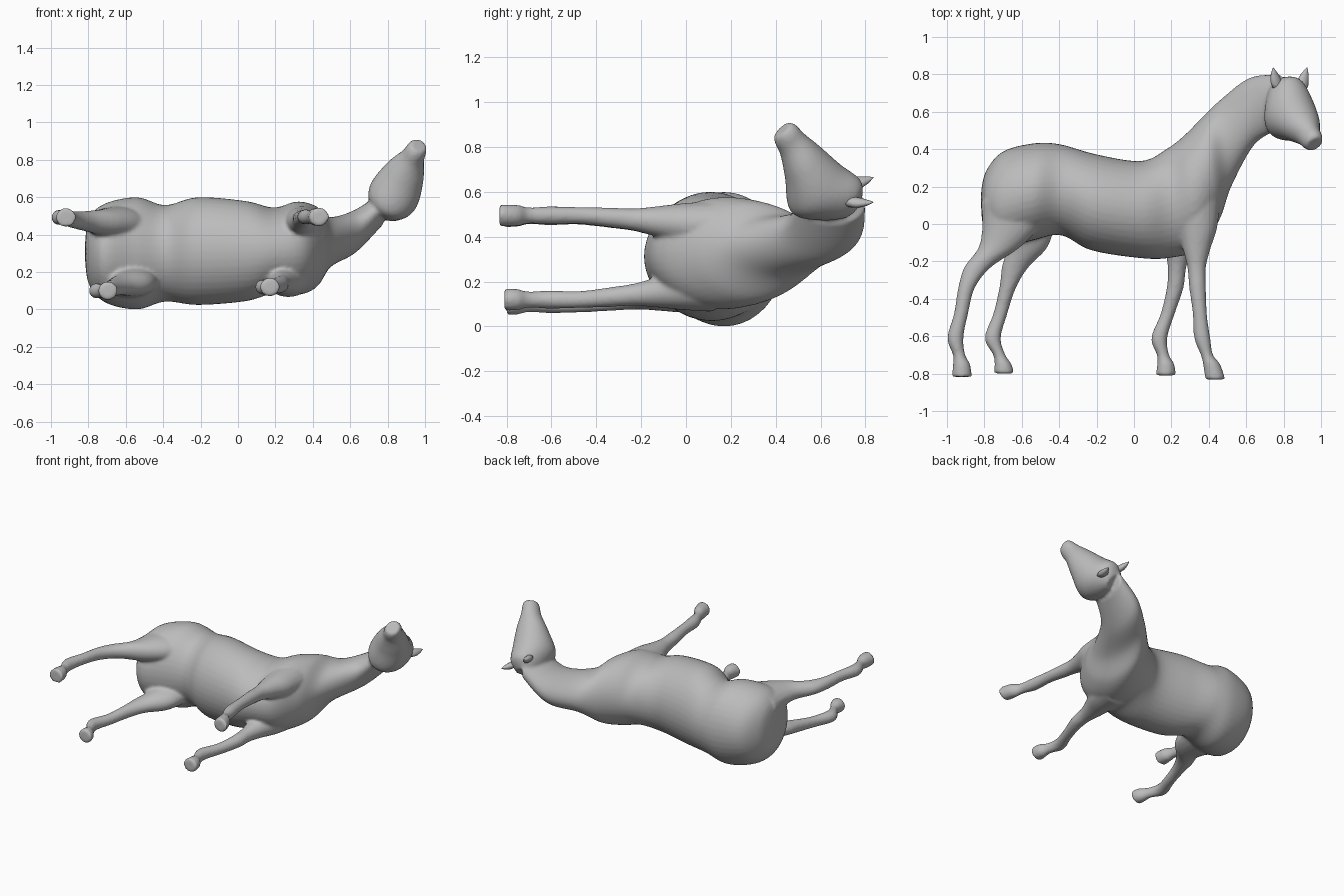
import bpy, bmesh, math
from mathutils import Vector

cube = bpy.data.objects.get("Cube")
if cube:
    bpy.data.objects.remove(cube, do_unlink=True)

grey = bpy.data.materials.new("plain grey")
grey.use_nodes = True
grey.diffuse_color = (0.5, 0.5, 0.5, 1)
grey.node_tree.nodes["Principled BSDF"].inputs["Base Color"].default_value = grey.diffuse_color


def spline(rows, steps=6):
    """Catmull-Rom interpolation through rows of numbers."""
    out = []
    last = len(rows) - 1
    for i in range(last):
        quad = [rows[min(max(i + k, 0), last)] for k in (-1, 0, 1, 2)]
        for s in range(steps):
            t = s / steps
            out.append([0.5 * (2 * b + (c - a) * t + (2 * a - 5 * b + 4 * c - d) * t * t
                               + (3 * b - a - 3 * c + d) * t ** 3)
                        for a, b, c, d in zip(*quad)])
    return out + [rows[-1]]


def loft(bm, sections, sides):
    """Skin elliptical sections given as (centre, half axis, half axis)."""
    rings = []
    for c, u, v in sections:
        angles = [2 * math.pi * k / sides for k in range(sides)]
        rings.append([bm.verts.new(c + u * math.cos(a) + v * math.sin(a)) for a in angles])
    faces = [bm.faces.new(rings[0][::-1]), bm.faces.new(rings[-1])]
    for a, b in zip(rings, rings[1:]):
        for k in range(sides):
            faces.append(bm.faces.new((a[k - 1], a[k], b[k], b[k - 1])))
    bmesh.ops.recalc_face_normals(bm, faces=faces)


def finish(bm, name):
    me = bpy.data.meshes.new(name)
    bm.to_mesh(me)
    bm.free()
    me.materials.append(grey)
    me.shade_smooth()
    obj = bpy.data.objects.new(name, me)
    bpy.context.collection.objects.link(obj)
    return obj


bm = bmesh.new()

# Torso and neck: back point x y, belly point x y, side centre, half width
torso = [
    (-.817, .18, -.817, .08, .31, .06),
    (-.79, .285, -.80, -.03, .31, .18),
    (-.70, .388, -.72, -.13, .302, .265),
    (-.53, .432, -.55, -.09, .30, .30),
    (-.39, .425, -.39, -.06, .30, .258),
    (-.20, .372, -.23, -.14, .312, .288),
    (.04, .337, .04, -.183, .312, .268),
    (.18, .405, .20, -.18, .315, .23),
    (.27, .475, .36, -.13, .327, .25),
    (.36, .565, .46, .03, .335, .22),
    (.46, .662, .52, .20, .36, .135),
    (.62, .782, .64, .42, .42, .115),
    (.79, .80, .76, .50, .545, .09),
]
sections = []
for tx, ty, bx, by, z, w in spline(torso):
    top, bottom = Vector((tx, ty, z)), Vector((bx, by, z))
    sections.append(((top + bottom) / 2, (top - bottom) / 2, Vector((0, 0, w))))
loft(bm, sections, 40)

# Head, turned aside along a straight line: centre y z, half depth, half width
axis = Vector((.145, -.29, .29)).normalized()
side = Vector((.88, 0, -.47)).normalized()
up = side.cross(axis).normalized()
head = [
    (.74, .53, .06, .07),
    (.685, .565, .13, .11),
    (.58, .615, .155, .138),
    (.52, .73, .106, .108),
    (.475, .81, .073, .066),
    (.445, .855, .064, .055),
    (.428, .877, .048, .045),
]
loft(bm, [(Vector((.527 + z / 2, y, z)), up * d, side * w) for y, z, d, w in spline(head)], 28)

# Shared leg outline: height y, half length, half width, from shoulder to hoof
outline = [
    (.12, .13, .11), (-.02, .105, .09), (-.13, .075, .068), (-.23, .05, .05), (-.34, .045, .044),
    (-.48, .038, .038), (-.61, .043, .041), (-.70, .033, .036), (-.75, .046, .047), (-.80, .054, .05),
]


def leg(bm, xs, z_top, z_hoof, sole, thigh):
    """One bent leg: x at each outline level, side position, sole height, thigh girth."""
    rows = []
    for i, (x, (y, a, b)) in enumerate(zip(xs, outline)):
        z = z_top + (z_hoof - z_top) * min(i / 5, 1)
        rows.append((x, y if i < 9 else sole, z, a * (thigh if i < 4 else 1), b))
    loft(bm, [(Vector((x, y, z)), Vector((a, 0, 0)), Vector((0, 0, b)))
              for x, y, z, a, b in spline(rows)], 20)


leg(bm, (-.63, -.66, -.725, -.835, -.895, -.925, -.955, -.935, -.922, -.92), .45, .492, -.817, 1.45)
leg(bm, (-.60, -.58, -.575, -.635, -.675, -.715, -.755, -.72, -.70, -.695), .165, .10, -.80, 1.45)
leg(bm, (.27, .26, .24, .23, .22, .18, .135, .155, .17, .17), .175, .12, -.81, 1)
leg(bm, (.33, .34, .335, .335, .34, .352, .365, .39, .415, .435), .45, .495, -.832, 1)
body = finish(bm, "horse_body")

# Blend trunk, head and legs into one skin
skin = body.modifiers.new("skin", 'REMESH')
skin.mode = 'VOXEL'
skin.voxel_size = 0.011
skin.use_smooth_shade = True
soften = body.modifiers.new("soften", 'SMOOTH')
soften.iterations = 5

# Ears: small flattened cones on the poll
for name, base, tip in (("right_ear", (.765, .745, .635), (.745, .835, .665)),
                        ("left_ear", (.895, .735, .555), (.925, .835, .555))):
    base, tip = Vector(base), Vector(tip)
    bm = bmesh.new()
    loft(bm, [(base.lerp(tip, t), side * .036 * r, axis * .03 * r)
              for t, r in ((-.2, .9), (.2, 1), (.6, .65), (.85, .3), (1, .06))], 12)
    finish(bm, name)
